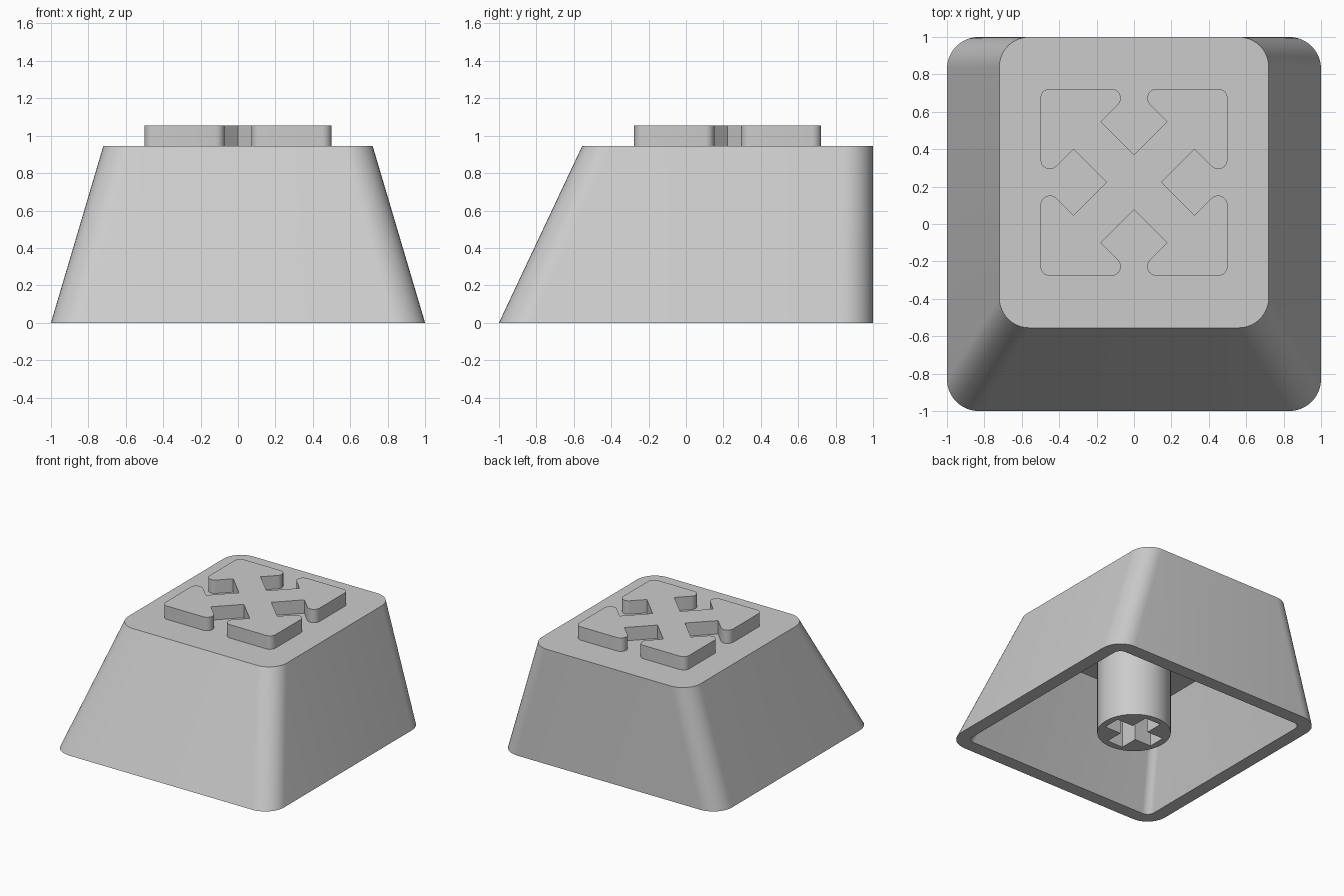
import bpy
import bmesh
from math import cos, sin, pi, radians, tan
from mathutils import Vector

cube = bpy.data.objects.get("Cube")
if cube:
    bpy.data.objects.remove(cube, do_unlink=True)

grey = bpy.data.materials.new("light_grey_plastic")
grey.use_nodes = True
colour = (0.6, 0.6, 0.6, 1)
grey.diffuse_color = colour
grey.node_tree.nodes["Principled BSDF"].inputs["Base Color"].default_value = colour


def rounded(corners, segments=10):
    """Fillet a counter-clockwise polygon given as (x, y, radius) corners."""
    outline = []
    for i, (x, y, r) in enumerate(corners):
        p = Vector((x, y))
        if r == 0:
            outline.append(p)
            continue
        a = (Vector(corners[i - 1][:2]) - p).normalized()
        b = (Vector(corners[(i + 1) % len(corners)][:2]) - p).normalized()
        half = a.angle(b) / 2
        centre = p + (a + b).normalized() * r / sin(half)
        start = p + a * r / tan(half) - centre
        end = p + b * r / tan(half) - centre
        sweep = pi - 2 * half
        for k in range(segments + 1):
            t = k / segments
            outline.append(centre + (start * sin((1 - t) * sweep)
                                     + end * sin(t * sweep)) / sin(sweep))
    return outline


def rectangle(half_x, front, back, r):
    return rounded([(-half_x, front, r), (half_x, front, r),
                    (half_x, back, r), (-half_x, back, r)])


def loft(name, rings):
    """Join (outline, height) rings with side faces and cap both ends."""
    bm = bmesh.new()
    loops = [[bm.verts.new((p[0], p[1], z)) for p in outline] for outline, z in rings]
    for low, high in zip(loops, loops[1:]):
        for i in range(len(low)):
            bm.faces.new((low[i - 1], low[i], high[i], high[i - 1]))
    bm.faces.new(loops[0][::-1])
    bm.faces.new(loops[-1])
    bmesh.ops.recalc_face_normals(bm, faces=bm.faces)
    mesh = bpy.data.meshes.new(name)
    bm.to_mesh(mesh)
    bm.free()
    mesh.materials.append(grey)
    obj = bpy.data.objects.new(name, mesh)
    bpy.context.collection.objects.link(obj)
    return obj


def activate(obj):
    bpy.ops.object.select_all(action='DESELECT')
    obj.select_set(True)
    bpy.context.view_layer.objects.active = obj


def quarter_turns(points):
    """Repeat (x, y, radius) points four times round the origin."""
    result = []
    for _ in range(4):
        result += points
        points = [(-y, x, r) for x, y, r in points]
    return result


# Hollow tapered shell with an upright back
top = 0.945
ceiling = 0.74
shell = loft("cap_shell", [
    (rectangle(0.68, -0.54, 0.89, 0.06), ceiling),
    (rectangle(0.89, -0.89, 0.89, 0.06), 0),
    (rectangle(1, -1, 1, 0.17), 0),
    (rectangle(0.72, -0.555, 1, 0.16), top)])

# Raised symbol: four arrows pointing to the corners
half, r = 0.5, 0.05
arrows = quarter_turns([(0.147, 0, 0), (0.322, 0.175, 0), (half, 0, r),
                        (half, half, r)])
# the last tip of each arrow mirrors its first one
side = [(0.147, 0, 0), (0.3235, 0.1765, 0), (half, 0.0, r), (half, half, r),
        (0.0, half, r), (0.1765, 0.3235, 0)]
symbol = loft("raised_arrows", [(rounded(quarter_turns(side), 8), top),
                                (rounded(quarter_turns(side), 8), 1.055)])
symbol.location.y = 0.223

# Round stem with a cross-shaped socket
circle = [(0.277 * cos(2 * pi * i / 64), 0.277 * sin(2 * pi * i / 64)) for i in range(64)]
stem = loft("stem", [(circle, 0), (circle, ceiling + 0.01)])
w, arm = 0.072, 0.222
cross = quarter_turns([(arm, -w, 0), (arm, w, 0), (w, w, 0)])
cutter = loft("socket_cutter", [(cross, -0.1), (cross, 0.45)])
cutter.hide_render = True
socket = stem.modifiers.new("socket", 'BOOLEAN')
socket.object = cutter
socket.operation = 'DIFFERENCE'
socket.solver = 'EXACT'
activate(stem)
bpy.ops.object.modifier_apply(modifier=socket.name)
bpy.data.objects.remove(cutter, do_unlink=True)

# Smooth the rounded walls and keep the rims crisp
for part in (shell, symbol, stem):
    activate(part)
    bpy.ops.object.shade_smooth_by_angle(angle=radians(30))
